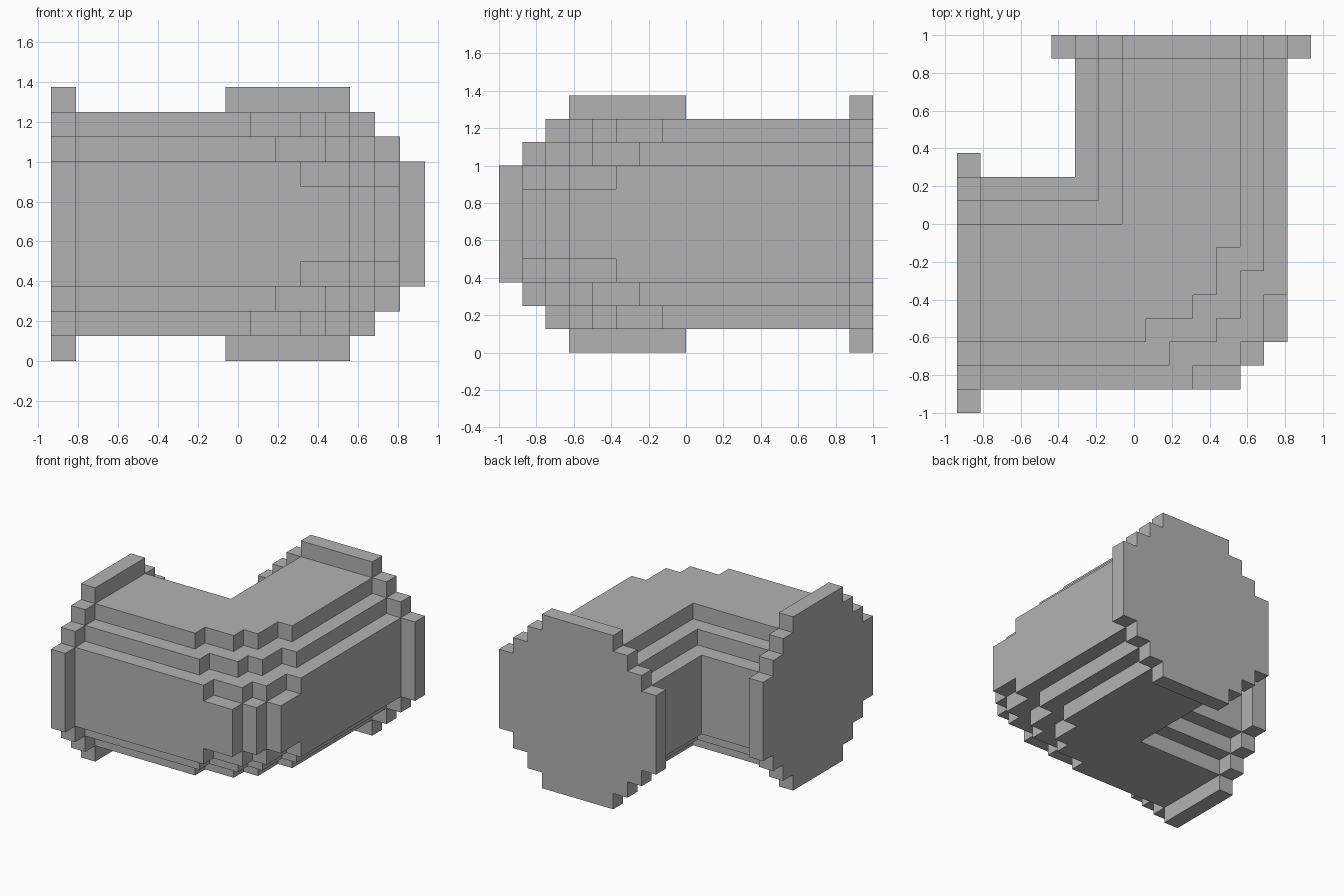
import bpy, bmesh
from mathutils import Vector

cube = bpy.data.objects.get("Cube")
if cube:
    bpy.data.objects.remove(cube, do_unlink=True)

U = 0.125                              # edge of one block
ORIGIN = Vector((-0.9375, -1.0, 0.0))  # corner of the block grid

grey = bpy.data.materials.new("plain grey")
grey.use_nodes = True
colour = (0.45, 0.45, 0.45, 1)
grey.diffuse_color = colour
grey.node_tree.nodes["Principled BSDF"].inputs["Base Color"].default_value = colour


def staircase(corners):
    """Join outer corners with a horizontal-then-vertical stepped path."""
    path = [corners[0]]
    for (x0, y0), (x1, y1) in zip(corners, corners[1:]):
        path += [(x0, y1), (x1, y1)]
    return path


def extrude(bm, points, depth):
    """Add a prism: a closed loop of grid points pushed along depth."""
    face = bm.faces.new([bm.verts.new(p) for p in points])
    new = bmesh.ops.extrude_face_region(bm, geom=[face], use_keep_orig=True)["geom"]
    verts = [v for v in new if isinstance(v, bmesh.types.BMVert)]
    bmesh.ops.translate(bm, verts=verts, vec=depth)


def finish(name, bm):
    """Scale the grid to size and make the object."""
    bmesh.ops.recalc_face_normals(bm, faces=bm.faces)
    for v in bm.verts:
        v.co = ORIGIN + v.co * U
    mesh = bpy.data.meshes.new(name)
    bm.to_mesh(mesh)
    bm.free()
    mesh.materials.append(grey)
    obj = bpy.data.objects.new(name, mesh)
    bpy.context.collection.objects.link(obj)


# Elbow pipe: stacked L-shaped layers, mirrored above and below the middle
# Each layer: bottom height, thickness, inset from the widest layer, bend corners
layers = [
    (4, 3, 0, [(12, 1), (13, 2), (14, 3)]),
    (7, 1, 0, [(10, 1), (12, 2), (13, 3), (14, 5)]),
    (8, 1, 1, [(9, 2), (11, 3), (12, 4), (13, 6)]),
    (9, 1, 2, [(8, 3), (10, 4), (11, 5), (12, 7)]),
]
bm = bmesh.new()
for z, thick, inset, bend in layers:
    inner_x, inner_y = 5 + inset, 10 - inset
    outline = [(1, 1 + inset)] + staircase(bend) + [
        (14 - inset, 15), (inner_x, 15), (inner_x, inner_y), (1, inner_y)]
    for base in {z, 11 - z - thick}:
        extrude(bm, [(x, y, base) for x, y in outline], (0, 0, thick))
finish("elbow_pipe", bm)

# Stepped round flanges closing both ends
quarter = staircase([(8, 0), (9, 1), (10, 2), (11, 3)])
right_half = quarter + [(a, 11 - b) for a, b in reversed(quarter)]
disc = right_half + [(11 - a, b) for a, b in reversed(right_half)]

bm = bmesh.new()
extrude(bm, [(0, a, b) for a, b in disc], (1, 0, 0))
finish("side_flange", bm)

bm = bmesh.new()
extrude(bm, [(a + 4, 15, b) for a, b in disc], (0, 1, 0))
finish("back_flange", bm)
